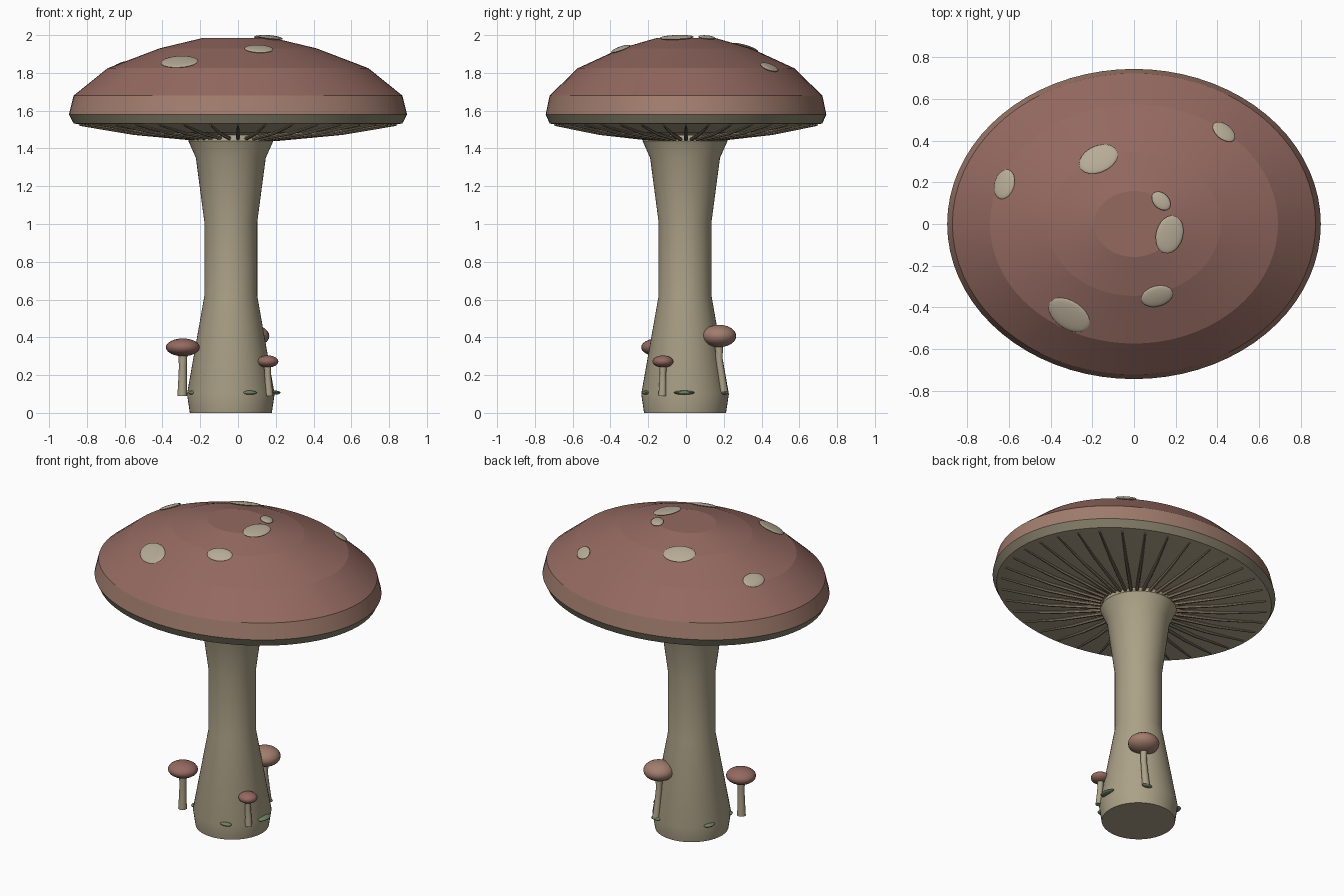
import bpy, bmesh, math
from mathutils import Vector, Matrix

if "Cube" in bpy.data.objects:
    bpy.data.objects.remove(bpy.data.objects["Cube"])

ASPECT = 0.83  # cap is an ellipse in plan


def material(name, rgb):
    m = bpy.data.materials.new(name)
    m.diffuse_color = (*rgb, 1)
    m.use_nodes = True
    m.node_tree.nodes["Principled BSDF"].inputs["Base Color"].default_value = m.diffuse_color
    return m


RED = material("cap_red", (0.295, 0.142, 0.118))
RIM = material("rim_tan", (0.36, 0.205, 0.155))
LIP = material("lip_olive", (0.23, 0.205, 0.14))
UNDER = material("underside", (0.43, 0.375, 0.26))
CREAM = material("stem_cream", (0.41, 0.357, 0.243))
SPOT = material("spot_cream", (0.475, 0.41, 0.31))
GILL = material("gill_brown", (0.27, 0.21, 0.14))
MOSS = material("moss_green", (0.16, 0.22, 0.12))


def finish(bm, name, mat, angle=30):
    bmesh.ops.recalc_face_normals(bm, faces=bm.faces[:])
    me = bpy.data.meshes.new(name)
    bm.to_mesh(me)
    bm.free()
    me.materials.append(mat)
    ob = bpy.data.objects.new(name, me)
    bpy.context.collection.objects.link(ob)
    bpy.ops.object.select_all(action='DESELECT')
    ob.select_set(True)
    bpy.context.view_layer.objects.active = ob
    bpy.ops.object.shade_smooth_by_angle(angle=math.radians(angle))
    return ob


def loft(name, rings, mat, sides=48, aspect=1.0, caps=(True, True), angle=30):
    """Surface through rings of (radius, centre)."""
    bm = bmesh.new()
    loops = []
    for r, c in rings:
        loops.append([bm.verts.new((c[0] + r * math.cos(t), c[1] + aspect * r * math.sin(t), c[2]))
                      for t in (2 * math.pi * i / sides for i in range(sides))])
    for a, b in zip(loops, loops[1:]):
        for i in range(sides):
            j = (i + 1) % sides
            bm.faces.new((a[i], a[j], b[j], b[i]))
    if caps[0]:
        bm.faces.new(loops[0])
    if caps[1]:
        bm.faces.new(loops[-1])
    return finish(bm, name, mat, angle)


def ellipsoid(name, centre, size, mat, rot=Matrix.Identity(4), u=24, v=12):
    bm = bmesh.new()
    bmesh.ops.create_uvsphere(bm, u_segments=u, v_segments=v, radius=1)
    bm.transform(Matrix.Translation(centre) @ rot @ Matrix.Diagonal((*size, 1)))
    return finish(bm, name, mat, 60)


# main stem
SX, SY = -0.038, -0.005
loft("stem", [(r, (SX, SY, z)) for r, z in
              [(0.217, 0), (0.232, 0.10), (0.14, 0.62), (0.14, 1.01),
               (0.185, 1.35), (0.225, 1.44), (0.21, 1.48)]], CREAM)

# cap dome, rim band, lip and underside
DOME = [(0.0, 1.992), (0.19, 1.984), (0.415, 1.93), (0.69, 1.825), (0.87, 1.68)]


def cap_part(name, profile, mat, angle=30, top=False):
    loft(name, [(r, (0, 0, z)) for r, z in profile], mat, 72, ASPECT, (top, False), angle)


cap_part("cap_dome", DOME[1:], RED, 6, True)
cap_part("cap_rim", [(0.87, 1.68), (0.895, 1.58)], RIM)
cap_part("cap_lip", [(0.895, 1.58), (0.87, 1.532)], LIP)
cap_part("cap_underside", [(0.87, 1.532), (0.55, 1.485), (0.18, 1.468)], UNDER)

# gills radiating under the cap
bm = bmesh.new()
for i in range(36):
    t = 2 * math.pi * i / 36
    path = [(0.21, 1.449, 0.011), (0.55, 1.479, 0.009), (0.84, 1.524, 0.005)]
    side = Vector((-math.sin(t), math.cos(t), 0))
    rings = []
    for r, z, w in path:
        c = Vector((r * math.cos(t), ASPECT * r * math.sin(t), z))
        rings.append([bm.verts.new(c + side * w * math.cos(a) + Vector((0, 0, w * math.sin(a))))
                      for a in (k * math.pi / 3 for k in range(6))])
    for a, b in zip(rings, rings[1:]):
        for k in range(6):
            bm.faces.new((a[k], a[k - 1], b[k - 1], b[k]))
    bm.faces.new(rings[0])
    bm.faces.new(rings[-1])
finish(bm, "gills", GILL)


def dome_z(x, y):
    u = math.hypot(x, y / ASPECT)
    for (r0, z0), (r1, z1) in zip(DOME, DOME[1:]):
        if u <= r1:
            return z0 + (z1 - z0) * (u - r0) / (r1 - r0)
    return DOME[-1][1]


# spots lying on the dome: x, y, length, width, turn in plan
for n, (x, y, l, w, deg) in enumerate([
        (-0.17, 0.31, 0.195, 0.135, 25), (-0.62, 0.19, 0.145, 0.105, 75),
        (0.43, 0.44, 0.125, 0.085, -40), (0.13, 0.11, 0.105, 0.075, -45),
        (0.17, -0.05, 0.185, 0.13, 75), (0.11, -0.345, 0.155, 0.105, 15),
        (-0.31, -0.435, 0.22, 0.145, -35)]):
    e = 0.05
    normal = Vector(((dome_z(x - e, y) - dome_z(x + e, y)) / (2 * e),
                     (dome_z(x, y - e) - dome_z(x, y + e)) / (2 * e), 1)).normalized()
    tilt = Vector((0, 0, 1)).rotation_difference(normal).to_matrix().to_4x4()
    rot = tilt @ Matrix.Rotation(math.radians(deg), 4, 'Z')
    ellipsoid(f"spot_{n + 1}", Vector((x, y, dome_z(x, y))) + normal * 0.003,
              (l / 2, w / 2, 0.011), SPOT, rot)

# small mushrooms: base, cap centre, cap radius, cap half height, stem radius, colour
for n, (base, top, rad, h, sr, mat) in enumerate([
        ((-0.295, -0.15, 0.09), (-0.292, -0.15, 0.347), 0.09, 0.047, 0.026, RED),
        ((0.165, -0.125, 0.09), (0.157, -0.122, 0.272), 0.057, 0.032, 0.021, RED),
        ((0.075, 0.20, 0.11), (0.072, 0.175, 0.407), 0.094, 0.059, 0.023, RIM)]):
    b, t = Vector(base), Vector(top)
    mid = Vector((t.x, t.y, (b.z + t.z) / 2 + 0.03))
    loft(f"small_stem_{n + 1}", [(sr, b), (sr * 0.88, b.lerp(mid, 0.5)), (sr * 0.8, mid), (sr, t)],
         CREAM, 16)
    ellipsoid(f"small_cap_{n + 1}", t, (rad, rad * 0.97, h), mat)

# moss patches around the foot
for n, (x, y, a, b) in enumerate([(0.06, -0.212, 0.04, 0.022), (0.195, -0.01, 0.03, 0.055),
                                  (-0.235, 0.095, 0.03, 0.045), (-0.24, -0.1, 0.022, 0.025),
                                  (0.07, 0.205, 0.035, 0.02)]):
    ellipsoid(f"moss_{n + 1}", (x, y, 0.107), (a, b, 0.011), MOSS, u=16, v=8)
